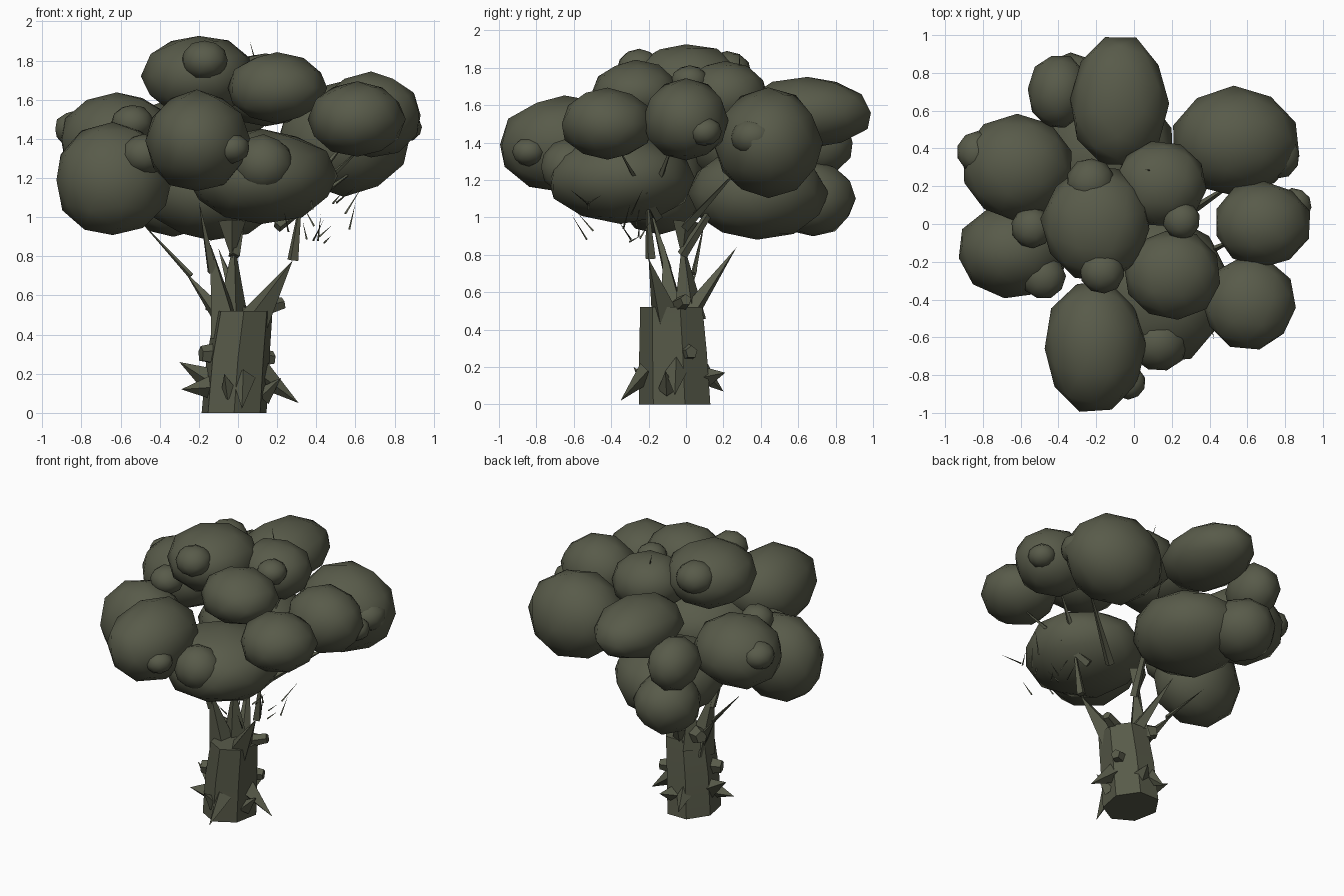
import bpy, bmesh, math, random
from mathutils import Vector, Matrix

random.seed(4)
mat = bpy.data.materials.new("dark olive")
mat.diffuse_color = (0.098, 0.104, 0.068, 1)


def finish(bm, name, smooth=None):
    bmesh.ops.recalc_face_normals(bm, faces=bm.faces)
    me = bpy.data.meshes.new(name)
    bm.to_mesh(me)
    bm.free()
    me.materials.append(mat)
    ob = bpy.data.objects.new(name, me)
    bpy.context.collection.objects.link(ob)
    if smooth:
        bpy.ops.object.select_all(action='DESELECT')
        ob.select_set(True)
        bpy.context.view_layer.objects.active = ob
        bpy.ops.object.shade_smooth_by_angle(angle=math.radians(smooth))
    return ob


def clump(name, c, r, detail=2):
    """Faceted leaf clump: jittered, turned and squashed icosphere."""
    bm = bmesh.new()
    bmesh.ops.create_icosphere(bm, subdivisions=detail, radius=1)
    turn = Matrix.Rotation(random.uniform(0, 6.28), 3, 'Z')
    for v in bm.verts:
        p = turn @ v.co * random.uniform(0.97, 1.03)
        v.co = Vector(c) + Vector((p.x * r[0], p.y * r[1], p.z * r[2]))
    finish(bm, name, 40)


def spike(bm, a, b, r, sides=4, tip=0.0):
    """Tapered stick or shard from a to b."""
    a, b = Vector(a), Vector(b)
    d = b - a
    m = Matrix.Translation((a + b) / 2) @ d.to_track_quat('Z', 'Y').to_matrix().to_4x4()
    bmesh.ops.create_cone(bm, cap_ends=True, segments=sides, radius1=r,
                          radius2=tip, depth=d.length, matrix=m)


# Leaf clumps: centre, radii
crown = [
    ((-0.20, 0.00, 1.72), (0.29, 0.31, 0.21)),   # top
    ((0.14, 0.21, 1.65), (0.25, 0.23, 0.19)),
    ((0.20, -0.27, 1.66), (0.26, 0.24, 0.18)),
    ((-0.21, -0.65, 1.39), (0.27, 0.35, 0.26)),  # front
    ((0.61, -0.42, 1.50), (0.25, 0.25, 0.19)),   # right side
    ((0.68, 0.00, 1.52), (0.26, 0.23, 0.22)),
    ((0.54, 0.44, 1.40), (0.34, 0.29, 0.29)),
    ((-0.08, 0.65, 1.56), (0.26, 0.35, 0.19)),   # back
    ((-0.62, 0.30, 1.40), (0.30, 0.28, 0.24)),   # left side
    ((-0.64, -0.14, 1.19), (0.30, 0.25, 0.29)),
    ((-0.33, 0.68, 1.10), (0.22, 0.23, 0.20)),   # low clumps
    ((-0.14, 0.38, 1.13), (0.36, 0.38, 0.25)),
    ((0.12, -0.35, 1.21), (0.39, 0.40, 0.24)),
    ((0.13, -0.63, 1.27), (0.16, 0.15, 0.15)),
    ((-0.40, 0.70, 1.40), (0.16, 0.20, 0.18)),
]
for i, (c, r) in enumerate(crown):
    clump(f"leaf_clump_{i + 1}", c, r)

# Small bumps on the clumps
bumps = [((-0.23, 0.22, 1.78), 0.13), ((-0.17, -0.25, 1.80), 0.12),
         ((0.25, 0.02, 1.73), 0.10), ((0.85, 0.10, 1.46), 0.09),
         ((0.76, 0.36, 1.43), 0.12), ((-0.83, 0.38, 1.45), 0.11),
         ((-0.48, -0.28, 1.32), 0.12), ((-0.03, -0.84, 1.35), 0.09),
         ((-0.54, -0.02, 1.48), 0.11)]
for i, (c, r) in enumerate(bumps):
    clump(f"leaf_bump_{i + 1}", c, (r, r, r * 0.85))

# Trunk: lofted seven-sided rings with a ragged top
bm = bmesh.new()
rings = []
for z, cx, cy, rx, ry in [(0, -0.02, -0.05, 0.17, 0.20), (0.28, 0.0, -0.06, 0.165, 0.19),
                          (0.52, 0.03, -0.07, 0.15, 0.175)]:
    ring = []
    for k in range(7):
        t = 2 * math.pi * (k + 0.25) / 7
        ring.append(bm.verts.new((cx + rx * math.cos(t), cy + ry * math.sin(t), z)))
    rings.append(ring)
for lo, hi in zip(rings, rings[1:]):
    for k in range(7):
        bm.faces.new((lo[k], lo[(k + 1) % 7], hi[(k + 1) % 7], hi[k]))
bm.faces.new(rings[0])
bm.faces.new(rings[-1])
finish(bm, "trunk", 30)

# Forking limbs and thin branches reaching into the leaves
bm = bmesh.new()
for a, b, r in [
    ((-0.06, -0.06, 0.40), (-0.14, -0.12, 0.86), 0.10),
    ((0.07, -0.10, 0.45), (0.28, -0.20, 0.78), 0.09),
    ((-0.03, 0.02, 0.45), (-0.02, -0.02, 0.88), 0.09),
    ((0.28, -0.19, 0.78), (0.33, -0.21, 1.15), 0.03),
    ((-0.08, -0.05, 0.48), (-0.27, 0.06, 0.72), 0.05),
    ((-0.24, 0.04, 0.70), (-0.50, 0.10, 0.98), 0.015),
    ((0.02, 0.03, 0.50), (-0.10, 0.27, 0.84), 0.05),
    ((-0.13, -0.10, 0.72), (-0.20, -0.20, 1.08), 0.03),
    ((-0.03, 0.00, 0.98), (-0.03, -0.02, 0.78), 0.07),
    ((0.20, 0.00, 0.95), (0.65, 0.30, 1.28), 0.03),
    ((0.25, -0.15, 1.00), (0.68, -0.38, 1.40), 0.03),
    ((0.28, -0.20, 1.05), (0.60, -0.05, 1.45), 0.03),
    ((-0.02, -0.02, 0.80), (0.10, 0.40, 1.45), 0.03),
]:
    spike(bm, a, b, r)
finish(bm, "branches")

# Roots, knots and broken bark around the trunk
bm = bmesh.new()
for a, b, r in [
    ((-0.13, -0.06, 0.16), (-0.30, -0.02, 0.26), 0.07),
    ((-0.14, -0.12, 0.13), (-0.29, -0.12, 0.12), 0.06),
    ((0.11, -0.05, 0.20), (0.31, -0.06, 0.05), 0.07),
    ((0.02, 0.08, 0.14), (0.06, 0.21, 0.17), 0.07),
    ((-0.05, 0.08, 0.17), (-0.08, 0.20, 0.07), 0.06),
    ((0.03, -0.20, 0.18), (0.02, -0.35, 0.02), 0.06),
    ((-0.04, -0.20, 0.10), (-0.07, -0.28, 0.20), 0.05),
    ((0.12, -0.10, 0.08), (0.22, -0.11, 0.18), 0.05),
]:
    spike(bm, a, b, r, 4)
for a, b, r in [
    ((-0.10, -0.10, 0.30), (-0.19, -0.13, 0.30), 0.06),
    ((0.10, 0.00, 0.28), (0.18, 0.03, 0.28), 0.05),
    ((0.12, -0.04, 0.53), (0.23, 0.00, 0.56), 0.045),
    ((-0.08, 0.00, 0.55), (-0.15, 0.04, 0.56), 0.06),
]:
    spike(bm, a, b, r, 5, r * 0.7)
finish(bm, "roots_and_bark")

# Loose twigs under the crown
bm = bmesh.new()
for _ in range(14):
    p = Vector((random.uniform(0.25, 0.62), random.uniform(-0.65, -0.2), random.uniform(0.85, 1.15)))
    spike(bm, p, p + Vector((random.uniform(-.1, .1), random.uniform(-.1, .1), random.uniform(.03, .15))), 0.006, 3)
spike(bm, (0.10, 0.28, 1.75), (0.06, 0.29, 1.90), 0.008, 3)
finish(bm, "twigs")
